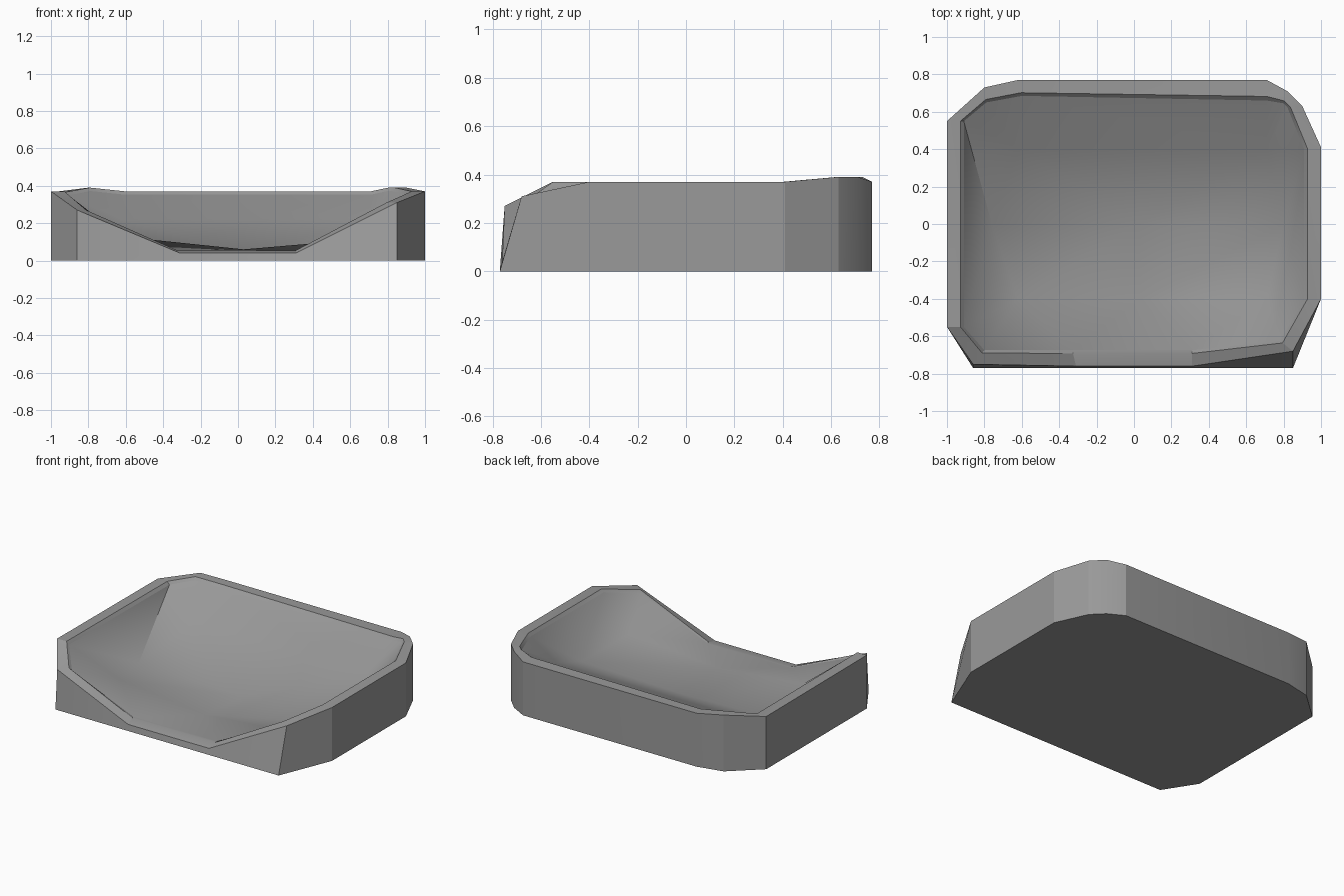
import bpy
import math
from mathutils import Vector

if "Cube" in bpy.data.objects:
    bpy.data.objects.remove(bpy.data.objects["Cube"])

# Outer top edge, counter-clockwise from the front left corner
outer = [Vector(p) for p in (
    (-.86, -.75, .27), (-.31, -.76, .04), (.31, -.76, .04), (.85, -.68, .31),
    (1, -.40, .37), (1, .41, .37), (.90, .63, .39), (.82, .71, .39),
    (.71, .77, .37), (-.62, .77, .37), (-.80, .73, .39), (-1, .55, .365),
    (-1, -.55, .37))]

# Inner edge of the rim, seen from above
inner_xy = [(-.80, -.675), (-.33, -.675), (.31, -.675), (.78, -.625),
            (.91, -.40), (.91, .40), (.82, .625), (.80, .645),
            (.71, .66), (-.60, .685), (-.79, .65), (-.91, .55), (-.91, -.55)]

# Low points of the basin, same direction
floor = [Vector(p) for p in (
    (-.62, -.4, .128), (.03, -.4, .06), (.71, -.4, .118), (.80, 0, .055),
    (.71, .4, .22), (-.62, .4, .22), (-.76, 0, .055))]
centre = Vector((.03, 0, .035))

grey = bpy.data.materials.new("dark_grey")
grey.diffuse_color = (.32, .32, .32, 1)
grey.use_nodes = True
grey.node_tree.nodes["Principled BSDF"].inputs["Base Color"].default_value = grey.diffuse_color


def make_object(name, verts, faces, angle):
    mesh = bpy.data.meshes.new(name)
    mesh.from_pydata(verts, [], faces)
    mesh.update()
    mesh.materials.append(grey)
    ob = bpy.data.objects.new(name, mesh)
    bpy.context.collection.objects.link(ob)
    bpy.ops.object.select_all(action='DESELECT')
    ob.select_set(True)
    bpy.context.view_layer.objects.active = ob
    bpy.ops.object.shade_smooth_by_angle(angle=math.radians(angle))


def stitch(a, b, offset):
    """Join two closed loops with triangles, using the shorter diagonal."""
    faces, i, j, n, m = [], 0, 0, len(a), len(b)
    while i < n or j < m:
        step_a = (a[(i + 1) % n] - b[j % m]).length
        step_b = (b[(j + 1) % m] - a[i % n]).length
        if j == m or (i < n and step_a <= step_b):
            faces.append((i % n, (i + 1) % n, offset + j % m))
            i += 1
        else:
            faces.append((i % n, offset + (j + 1) % m, offset + j % m))
            j += 1
    return faces


# Shell: flat underside, outer wall and stepped rim
n = len(outer)
base = [Vector((p.x, -.77 if i < 4 else p.y, 0)) for i, p in enumerate(outer)]
inner = [Vector((x, y, p.z + (-.018 if p.z > .1 else .015)))
         for (x, y), p in zip(inner_xy, outer)]
step = []
for o, q in zip(outer, inner):
    s = o.lerp(q, .8)
    s.z = max(o.z, q.z)
    step.append(s)
rings = [base, outer, step, inner]
faces = [tuple(reversed(range(n)))]
for r in range(3):
    for i in range(n):
        k = (i + 1) % n
        faces.append((r * n + i, r * n + k, (r + 1) * n + k, (r + 1) * n + i))
make_object("tray_shell", [v for ring in rings for v in ring], faces, 20)

# Basin: sloping sides joined to a shallow valley floor
faces = stitch(inner, floor, n)
fl, fm, fr, mr, br, bl, ml = range(n, n + 7)
mc = n + 7
faces += [(fl, fm, mc, ml), (fm, fr, mr, mc),
          (ml, mc, bl), (mc, br, bl), (mc, mr, br)]
make_object("basin", inner + floor + [centre], faces, 50)
